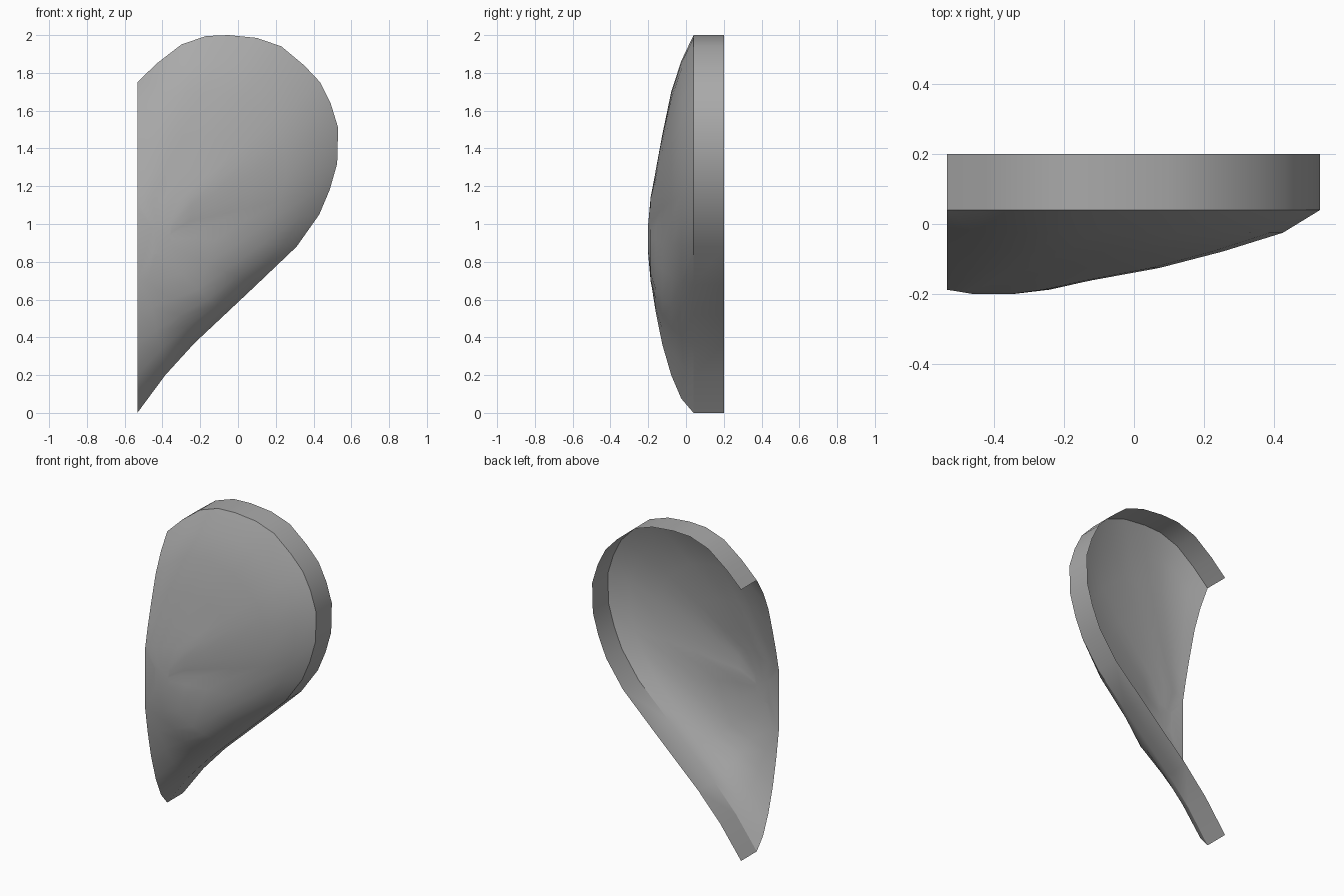
import bpy, bmesh, math
from mathutils import Vector

if "Cube" in bpy.data.objects:
    bpy.data.objects.remove(bpy.data.objects["Cube"])

# Half-heart outline (x, z), from the upper cut corner round to the bottom tip
OUTLINE = [(-.533, 1.75), (-.43, 1.85), (-.3, 1.95), (-.17, 1.995), (-.05, 2),
           (.1, 1.985), (.23, 1.94), (.35, 1.84), (.435, 1.75), (.49, 1.64),
           (.53, 1.51), (.525, 1.32), (.485, 1.18), (.43, 1.05), (.31, .88),
           (.1, .68), (-.07, .52), (-.23, .37), (-.385, .2), (-.533, 0)]
# Dome rings: depth y, then scale at the top, right, lower flank and tip
RINGS = [(.2, 1, 1, 1, 1), (.04, 1, 1, 1, 1), (-.025, .87, .9, .945, .92),
         (-.078, .715, .74, .89, .79), (-.125, .5, .57, .81, .62),
         (-.16, .32, .39, .69, .44), (-.187, .16, .27, .5, .26)]
# Outline positions between which those scales are blended
STOPS = [(0, 0), (5, 0), (9, 1), (13, 1), (16, 2), (19, 3)]
CUT_X, MID_Z = -.533, .95
APEX = Vector((-.41, -.2, .92))

grey = bpy.data.materials.new("plain grey")
grey.use_nodes = True
grey.diffuse_color = (.4, .4, .4, 1)
grey.node_tree.nodes["Principled BSDF"].inputs["Base Color"].default_value = (.4, .4, .4, 1)


def blend(i, scales):
    for (i0, s0), (i1, s1) in zip(STOPS, STOPS[1:]):
        if i <= i1:
            t = (i - i0) / (i1 - i0)
            return scales[s0] * (1 - t) + scales[s1] * t


def ring(bm, y, *scales):
    verts = []
    for i, (x, z) in enumerate(OUTLINE):
        s = blend(i, scales)
        verts.append(bm.verts.new((CUT_X + (x - CUT_X) * s, y, MID_Z + (z - MID_Z) * s)))
    return verts


# Rim and dome as bridged rings
bm = bmesh.new()
loops = [ring(bm, *r) for r in RINGS]
# Flat crown drawn in towards the apex, just clear of the cut
crown = []
for v in loops[-1]:
    p = APEX.lerp(v.co, .36)
    p.y = APEX.y
    crown.append(bm.verts.new(p))
edge = loops[-1]
loops.append(crown)
for a, b in zip(loops, loops[1:]):
    for i in range(len(OUTLINE) - 1):
        bm.faces.new((a[i], a[i + 1], b[i + 1], b[i]))
bm.faces.new((edge[-1], edge[0], crown[0], crown[-1]))
cap = bm.faces.new(crown)
bmesh.ops.recalc_face_normals(bm, faces=bm.faces)
if cap.normal.y > 0:
    bmesh.ops.reverse_faces(bm, faces=bm.faces)

mesh = bpy.data.meshes.new("half_heart_shell")
bm.to_mesh(mesh)
bm.free()
mesh.materials.append(grey)
shell = bpy.data.objects.new("half_heart_shell", mesh)
bpy.context.collection.objects.link(shell)
bpy.ops.object.select_all(action="DESELECT")
shell.select_set(True)
bpy.context.view_layer.objects.active = shell
bpy.ops.object.shade_smooth_by_angle(angle=math.radians(32))
